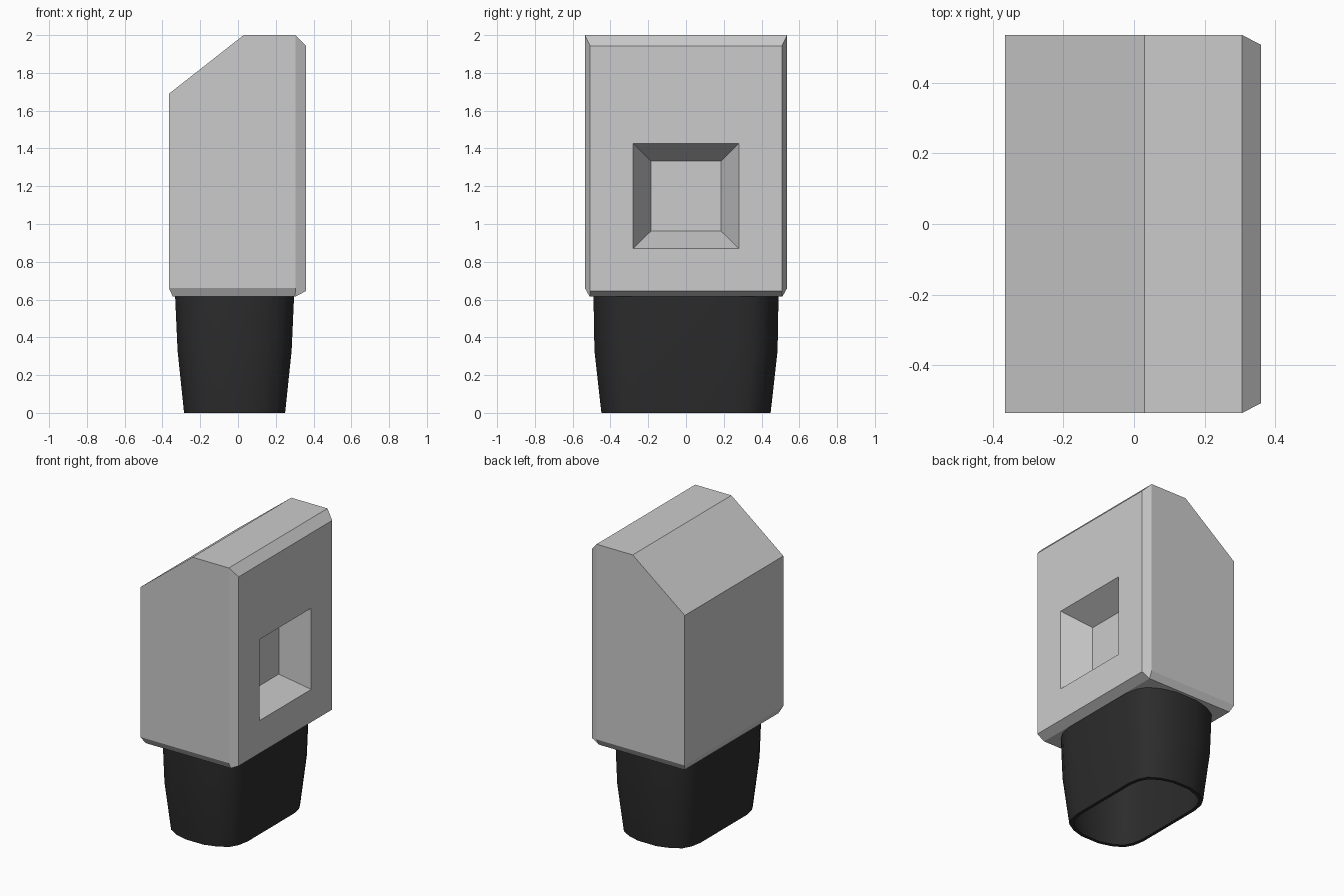
import bpy, bmesh, math

if "Cube" in bpy.data.objects:
    bpy.data.objects.remove(bpy.data.objects["Cube"])

def material(name, shade):
    m = bpy.data.materials.new(name)
    m.diffuse_color = (shade, shade, shade, 1)
    m.use_nodes = True
    m.node_tree.nodes["Principled BSDF"].inputs["Base Color"].default_value = m.diffuse_color
    return m

def make_object(name, bm, mat=None):
    bmesh.ops.recalc_face_normals(bm, faces=bm.faces)
    me = bpy.data.meshes.new(name)
    bm.to_mesh(me)
    bm.free()
    ob = bpy.data.objects.new(name, me)
    bpy.context.collection.objects.link(ob)
    if mat:
        me.materials.append(mat)
    return ob

def bridge(bm, a, b):
    n = len(a)
    for i in range(n):
        bm.faces.new((a[i], a[(i + 1) % n], b[(i + 1) % n], b[i]))

# Body: wedge-topped block with a chamfered front plate and bottom edge
bm = bmesh.new()
profile = [(-0.345, 0.615), (0.302, 0.615), (0.305, 2.0), (0.03, 2.0), (-0.365, 1.69), (-0.365, 0.66)]
sides = {}
for s in (-1, 1):
    ws = [0.51, 0.51, 0.535, 0.535, 0.535, 0.535]
    sides[s] = [bm.verts.new((x, s * w, z)) for (x, z), w in zip(profile, ws)]
    sides[s].append(bm.verts.new((0.305, s * 0.535, 0.66)))
n, p = sides[-1], sides[1]
for a, b in ((0, 1), (2, 3), (3, 4), (4, 5), (5, 0)):
    bm.faces.new((n[a], n[b], p[b], p[a]))
for v in (n, p):
    bm.faces.new((v[6], v[2], v[3], v[4], v[5]))
    bm.faces.new((v[0], v[1], v[6], v[5]))

# Front plate with its square funnel recess
def square_ring(x, w, z0, z1):
    return [bm.verts.new((x, y, z)) for y, z in ((-w, z0), (w, z0), (w, z1), (-w, z1))]

plate = square_ring(0.36, 0.507, 0.645, 1.943)
outer = square_ring(0.36, 0.28, 0.87, 1.427)
inner = square_ring(0.18, 0.185, 0.963, 1.333)
bridge(bm, plate, outer)
bridge(bm, outer, inner)
bm.faces.new(inner)
bm.faces.new((n[1], p[1], plate[1], plate[0]))
bm.faces.new((n[2], p[2], plate[2], plate[3]))
bm.faces.new((n[1], n[6], n[2], plate[3], plate[0]))
bm.faces.new((p[1], p[6], p[2], plate[2], plate[1]))
make_object("body", bm)

# Socket: tapered hollow sleeve with a rounded section
quarter = [(0.2675, 0.25), (0.253, 0.325), (0.222, 0.38), (0.155, 0.42), (0.07, 0.445)]
section = quarter + [(-x, y) for x, y in reversed(quarter)]
section += [(-x, -y) for x, y in section]

def sleeve_ring(bm, z, hx, hy, wall=0):
    kx, ky = (hx - wall) / 0.2675, (hy - wall) / 0.447
    return [bm.verts.new((-0.018 + x * kx, y * ky, z)) for x, y in section]

bm = bmesh.new()
levels = [(0.62, 0.315, 0.492), (0.33, 0.302, 0.487), (0.0, 0.2675, 0.45)]
rings = [sleeve_ring(bm, *l) for l in levels]
rings += [sleeve_ring(bm, *l, wall=0.022) for l in reversed(levels)]
for a, b in zip(rings, rings[1:]):
    bridge(bm, a, b)
bridge(bm, rings[-1], rings[0])
sleeve = make_object("socket_sleeve", bm, material("black", 0.025))
bpy.context.view_layer.objects.active = sleeve
sleeve.select_set(True)
bpy.ops.object.shade_smooth_by_angle(angle=math.radians(30))
